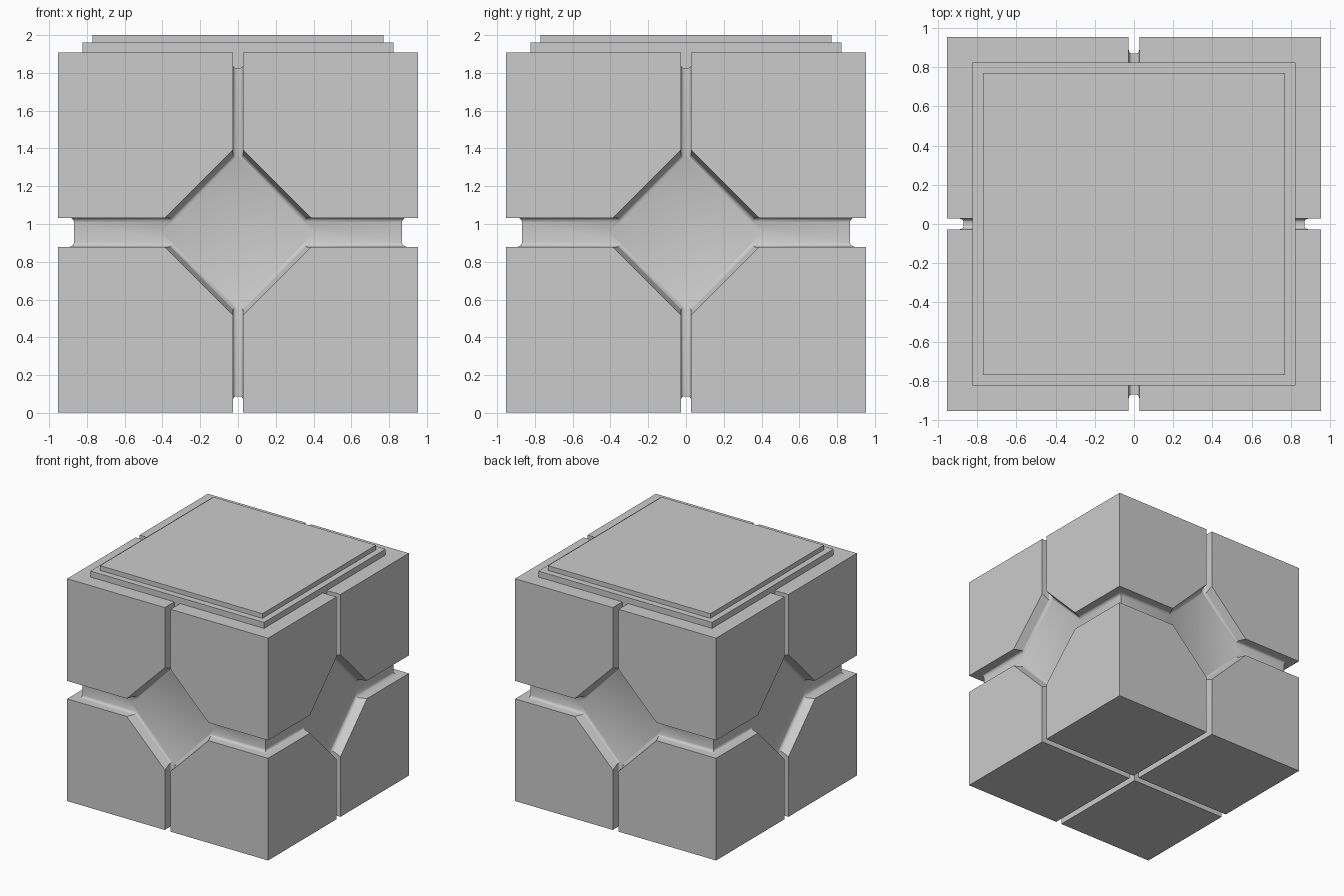
import bpy, bmesh, math
from mathutils import Matrix

if "Cube" in bpy.data.objects:
    bpy.data.objects.remove(bpy.data.objects["Cube"])

HALF, CORE, MID = 0.953, 0.868, 0.956   # outer half size, groove floor, centre height


def make_object(name, bm, matrix=Matrix()):
    bmesh.ops.recalc_face_normals(bm, faces=bm.faces)
    bm.transform(Matrix.Translation((0, 0, MID)) @ matrix)
    mesh = bpy.data.meshes.new(name)
    bm.to_mesh(mesh)
    bm.free()
    obj = bpy.data.objects.new(name, mesh)
    bpy.context.collection.objects.link(obj)
    return obj


def box(name, half, z0, z1):
    bm = bmesh.new()
    bmesh.ops.create_cube(bm, size=1)
    bm.transform(Matrix.Translation((0, 0, (z0 + z1) / 2 - MID))
                 @ Matrix.Diagonal((half * 2, half * 2, z1 - z0, 1)))
    return make_object(name, bm)


def loft(bm, loops, closed):
    rows = [[bm.verts.new(p) for p in loop] for loop in loops]
    count = len(rows)
    for i in range(count if closed else count - 1):
        a, b = rows[i], rows[(i + 1) % count]
        for k in range(4):
            bm.faces.new((a[k], a[(k + 1) % 4], b[(k + 1) % 4], b[k]))
    if not closed:
        bm.faces.new(rows[0])
        bm.faces.new(rows[-1])


def groove_cutter(name, half_width, r, matrix):
    # square ring whose floor meets the walls in a small fillet
    side = []
    for i in range(5):
        a = math.radians(90 * i / 4)
        side.append((CORE + r * (1 - math.cos(a)), half_width - r + r * math.sin(a)))
    side.append((1.2, half_width))
    profile = side + [(d, -w) for d, w in reversed(side)]
    bm = bmesh.new()
    loft(bm, [[(d, d, w), (-d, d, w), (-d, -d, w), (d, -d, w)] for d, w in profile], True)
    return make_object(name, bm, matrix)


def diamond_cutter(name, angle):
    # tapered diamond pocket pointing toward -y, then turned to its side
    profile = [(CORE - 0.0005, 0.405), (CORE + 0.004, 0.42),
               (CORE + 0.014, 0.434), (1.0, 0.485)]
    bm = bmesh.new()
    loft(bm, [[(r, -d, 0), (0, -d, r), (-r, -d, 0), (0, -d, -r)] for d, r in profile], False)
    return make_object(name, bm, Matrix.Rotation(angle, 4, 'Z'))


# main cube with grooves and side pockets
body = box("block_body", HALF, MID - HALF, MID + HALF)
cutters = [
    groove_cutter("horizontal_groove", 0.077, 0.025, Matrix()),
    groove_cutter("groove_x", 0.027, 0.02, Matrix.Rotation(math.pi / 2, 4, 'Y')),
    groove_cutter("groove_y", 0.027, 0.02, Matrix.Rotation(math.pi / 2, 4, 'X')),
]
cutters += [diamond_cutter("pocket", i * math.pi / 2) for i in range(4)]
bpy.context.view_layer.objects.active = body
for cutter in cutters:
    cutter.hide_render = True
    mod = body.modifiers.new("cut", 'BOOLEAN')
    mod.operation = 'DIFFERENCE'
    mod.solver = 'EXACT'
    mod.object = cutter
    bpy.ops.object.modifier_apply(modifier=mod.name)
for cutter in cutters:
    bpy.data.objects.remove(cutter, do_unlink=True)

# stepped lid, the lower step also fills the top groove
box("lower_lid", 0.824, 1.80, 1.96)
box("upper_lid", 0.77, 1.95, 2.0)

# smooth fillets, keep edges sharp
bpy.ops.object.select_all(action='DESELECT')
body.select_set(True)
bpy.ops.object.shade_smooth_by_angle(angle=math.radians(30))
